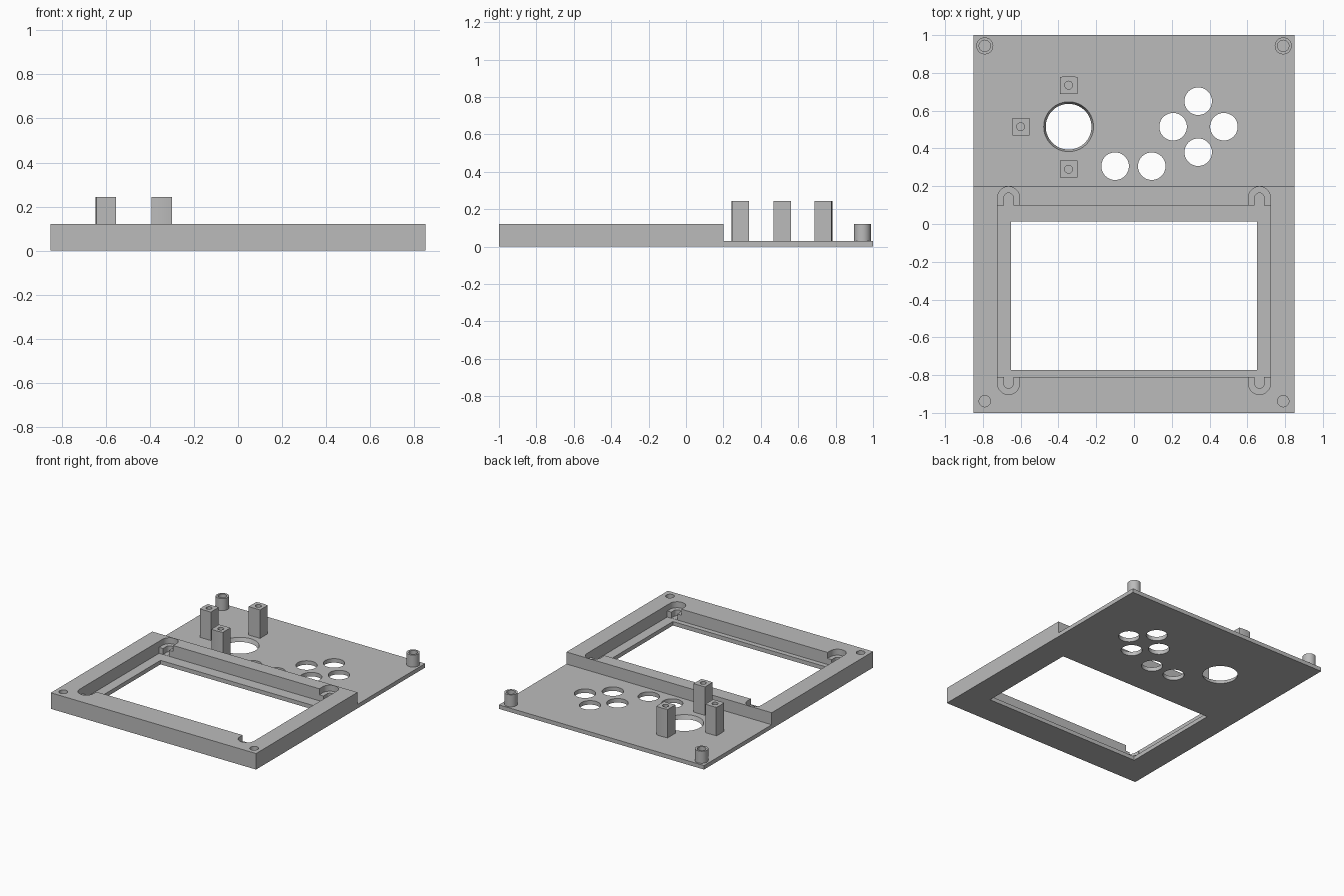
import bpy, bmesh, math

if "Cube" in bpy.data.objects:
    bpy.data.objects.remove(bpy.data.objects["Cube"])

grey = bpy.data.materials.new("plain grey")
grey.diffuse_color = (0.5, 0.5, 0.5, 1)
grey.use_nodes = True
grey.node_tree.nodes["Principled BSDF"].inputs["Base Color"].default_value = grey.diffuse_color


def prism(name, pts, z0, z1):
    """Extrude a closed xy outline from z0 to z1."""
    bm = bmesh.new()
    face = bm.faces.new([bm.verts.new((x, y, z0)) for x, y in pts])
    top = bmesh.ops.extrude_face_region(bm, geom=[face])["geom"]
    for v in top:
        if isinstance(v, bmesh.types.BMVert):
            v.co.z = z1
    bmesh.ops.recalc_face_normals(bm, faces=bm.faces)
    me = bpy.data.meshes.new(name)
    bm.to_mesh(me)
    bm.free()
    me.materials.append(grey)
    ob = bpy.data.objects.new(name, me)
    bpy.context.collection.objects.link(ob)
    return ob


def box(name, x0, x1, y0, y1, z0, z1):
    return prism(name, [(x0, y0), (x1, y0), (x1, y1), (x0, y1)], z0, z1)


def cylinder(name, x, y, r, z0, z1, n=48, r_top=None):
    angles = [2 * math.pi * i / n for i in range(n)]
    ob = prism(name, [(x + r * math.cos(a), y + r * math.sin(a)) for a in angles], z0, z1)
    if r_top:
        for v in ob.data.vertices:
            if v.co.z > (z0 + z1) / 2:
                v.co.x = x + (v.co.x - x) * r_top / r
                v.co.y = y + (v.co.y - y) * r_top / r
    return ob


def slot(x, y_end, y_start, r, z0, z1):
    """Round-ended slot running in y from y_start to a rounded tip about y_end."""
    s = 1 if y_end > y_start else -1
    pts = [(x + r * math.cos(math.pi * i / 24), y_end + s * r * math.sin(math.pi * i / 24))
           for i in range(25)]
    return prism("slot_cutter", pts + [(x - r, y_start), (x + r, y_start)], z0, z1)


def boolean(ob, tool, op="DIFFERENCE"):
    mod = ob.modifiers.new("bool", "BOOLEAN")
    mod.operation, mod.solver, mod.object = op, "EXACT", tool
    bpy.context.view_layer.objects.active = ob
    bpy.ops.object.modifier_apply(modifier=mod.name)
    bpy.data.objects.remove(tool)


def smooth(ob):
    bpy.ops.object.select_all(action="DESELECT")
    ob.select_set(True)
    bpy.context.view_layer.objects.active = ob
    bpy.ops.object.shade_smooth_by_angle(angle=math.radians(30))


FLOOR, TOP = 0.03, 0.12
STICK = (-0.346, 0.515)

# Face panel: thin rear plate plus thick front block, from one side profile
panel = prism("face_panel", [(-1, 0), (1, 0), (1, FLOOR), (0.2, FLOOR), (0.2, TOP), (-1, TOP)],
              -0.85, 0.85)
for v in panel.data.vertices:
    y, z, x = v.co
    v.co = (x, y, z)

# Screen recess and window
boolean(panel, box("recess", -0.723, 0.723, -0.81, 0.098, FLOOR, 0.2))
boolean(panel, box("window", -0.65, 0.65, -0.773, 0.012, -0.1, 0.2))

# Screen lug reliefs: shallow wide slot with a deeper narrow slot inside
for x in (-0.664, 0.664):
    for y_end, y_start in ((0.139, 0.06), (-0.844, -0.78)):
        boolean(panel, slot(x, y_end, y_start, 0.0585, 0.075, 0.2))
        boolean(panel, slot(x, y_end, y_start, 0.025, FLOOR + 0.001, 0.2))

# Button holes
for x, y in ((0.34, 0.65), (0.207, 0.515), (0.476, 0.515), (0.34, 0.38),
             (-0.1, 0.306), (0.094, 0.306)):
    boolean(panel, cylinder("button_hole", x, y, 0.073, -0.1, 0.1))

# Tapered thumbstick hole
boolean(panel, cylinder("stick_hole", *STICK, 0.11, -0.03, 0.06, 64, 0.143))

# Blind screw holes in the front corners
for x in (-0.79, 0.79):
    boolean(panel, cylinder("screw_hole", x, -0.938, 0.03, FLOOR, 0.2, 32))
smooth(panel)

# Hollow round bosses in the rear corners
for side, x in (("left", -0.79), ("right", 0.79)):
    boss = cylinder("rear_boss_" + side, x, 0.943, 0.045, 0.02, TOP, 40)
    boolean(boss, cylinder("bore", x, 0.943, 0.03, FLOOR, 0.2, 32))
    smooth(boss)

# Square thumbstick posts with curved outer faces and screw bores
for name, x, y in (("rear", -0.346, 0.735), ("side", -0.6, 0.515), ("front", -0.346, 0.29)):
    h = 0.047
    post = box("stick_post_" + name, x - h, x + h, y - h, y + h, 0.02, 0.243)
    reach = math.hypot(x - STICK[0], y - STICK[1]) + h
    boolean(post, cylinder("outer_curve", *STICK, reach, -0.1, 0.4, 96), "INTERSECT")
    boolean(post, cylinder("bore", x, y, 0.021, 0.1, 0.4, 24))
    smooth(post)
